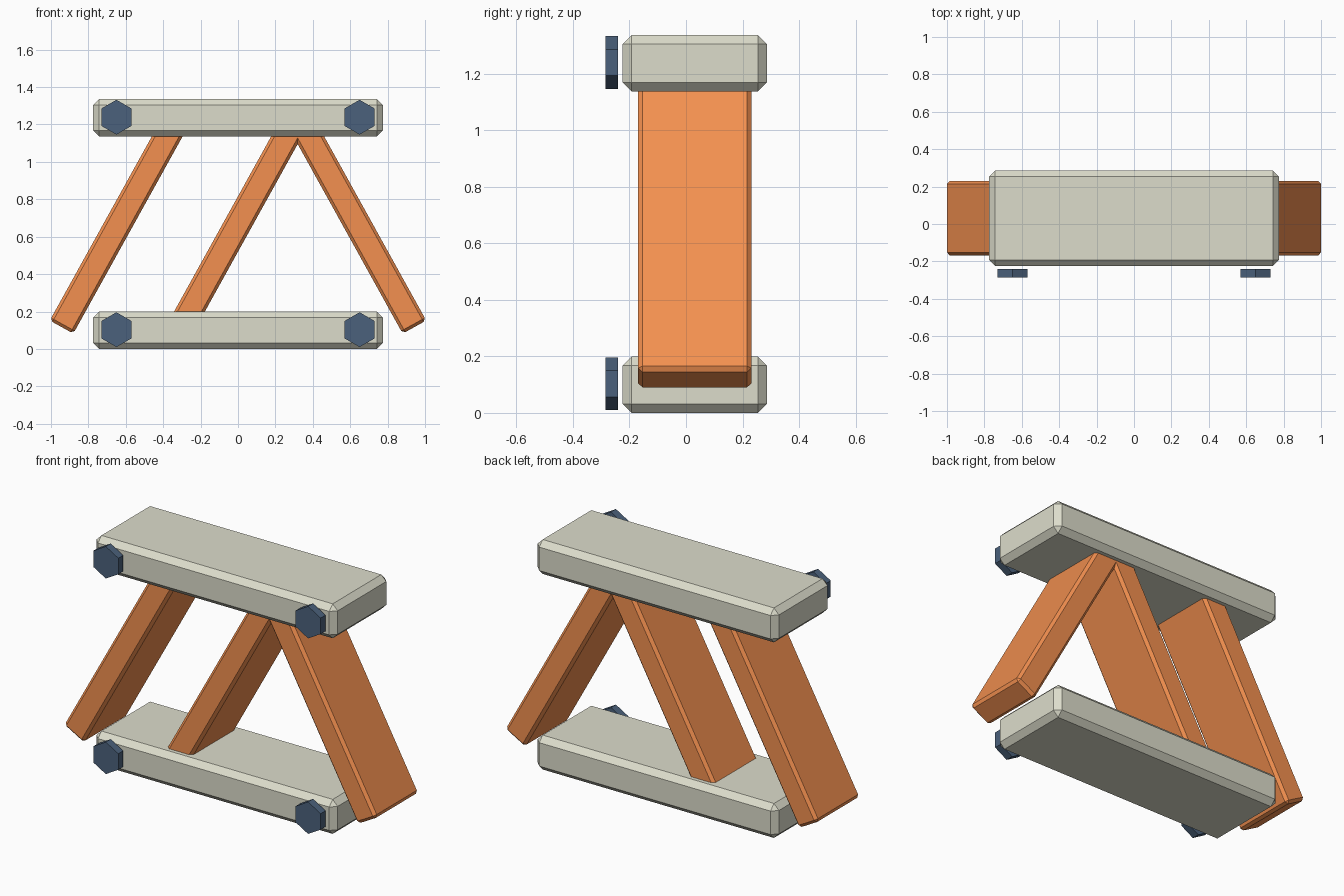
import bpy, bmesh
from math import radians
from mathutils import Matrix

if "Cube" in bpy.data.objects:
    bpy.data.objects.remove(bpy.data.objects["Cube"])


def material(name, color):
    m = bpy.data.materials.new(name)
    m.diffuse_color = (*color, 1)
    m.use_nodes = True
    m.node_tree.nodes["Principled BSDF"].inputs["Base Color"].default_value = m.diffuse_color
    return m


PALE = material("pale_paint", (0.72, 0.72, 0.6))
ORANGE = material("orange_paint", (0.9, 0.28, 0.08))
BLUE = material("blue_steel", (0.07, 0.12, 0.2))


def finish(name, bm, mat, location, tilt=0):
    bmesh.ops.recalc_face_normals(bm, faces=bm.faces)
    mesh = bpy.data.meshes.new(name)
    bm.to_mesh(mesh)
    bm.free()
    mesh.materials.append(mat)
    ob = bpy.data.objects.new(name, mesh)
    ob.location = location
    ob.rotation_euler.y = radians(tilt)
    bpy.context.collection.objects.link(ob)
    return ob


def chamfered_box(name, size, chamfer, mat, location, tilt=0):
    bm = bmesh.new()
    bmesh.ops.create_cube(bm, size=1)
    bmesh.ops.scale(bm, vec=size, verts=bm.verts)
    bmesh.ops.bevel(bm, geom=bm.edges[:], offset=chamfer, offset_type='OFFSET',
                    segments=1, affect='EDGES', profile=0.5)
    return finish(name, bm, mat, location, tilt)


def hex_bolt(name, location):
    bm = bmesh.new()
    bmesh.ops.create_cone(bm, cap_ends=True, segments=6, radius1=0.093,
                          radius2=0.093, depth=0.045)
    # axis along y, points up and down
    bmesh.ops.rotate(bm, verts=bm.verts, matrix=Matrix.Rotation(radians(90), 3, 'X'))
    top = max(v.co.z for v in bm.verts)
    if top < 0.092:
        bmesh.ops.rotate(bm, verts=bm.verts, matrix=Matrix.Rotation(radians(30), 3, 'Y'))
    return finish(name, bm, BLUE, location)


# Upper and lower rails with two bolt heads each
for label, z in (("lower", 0.1), ("upper", 1.236)):
    chamfered_box(f"{label}_rail", (1.55, 0.51, 0.2), 0.032, PALE, (0, 0.031, z))
    for side, x in (("left", -0.65), ("right", 0.65)):
        hex_bolt(f"{label}_{side}_bolt", (x, -0.2625, z + 0.003))

# Slanted braces between the rails; the right one leans the other way
for label, x, tilt in (("left", -0.638, 29), ("middle", 0, 29), ("right", 0.638, -29)):
    chamfered_box(f"{label}_brace", (0.144, 0.4, 1.26), 0.016, ORANGE,
                  (x, 0.031, 0.668), tilt)
